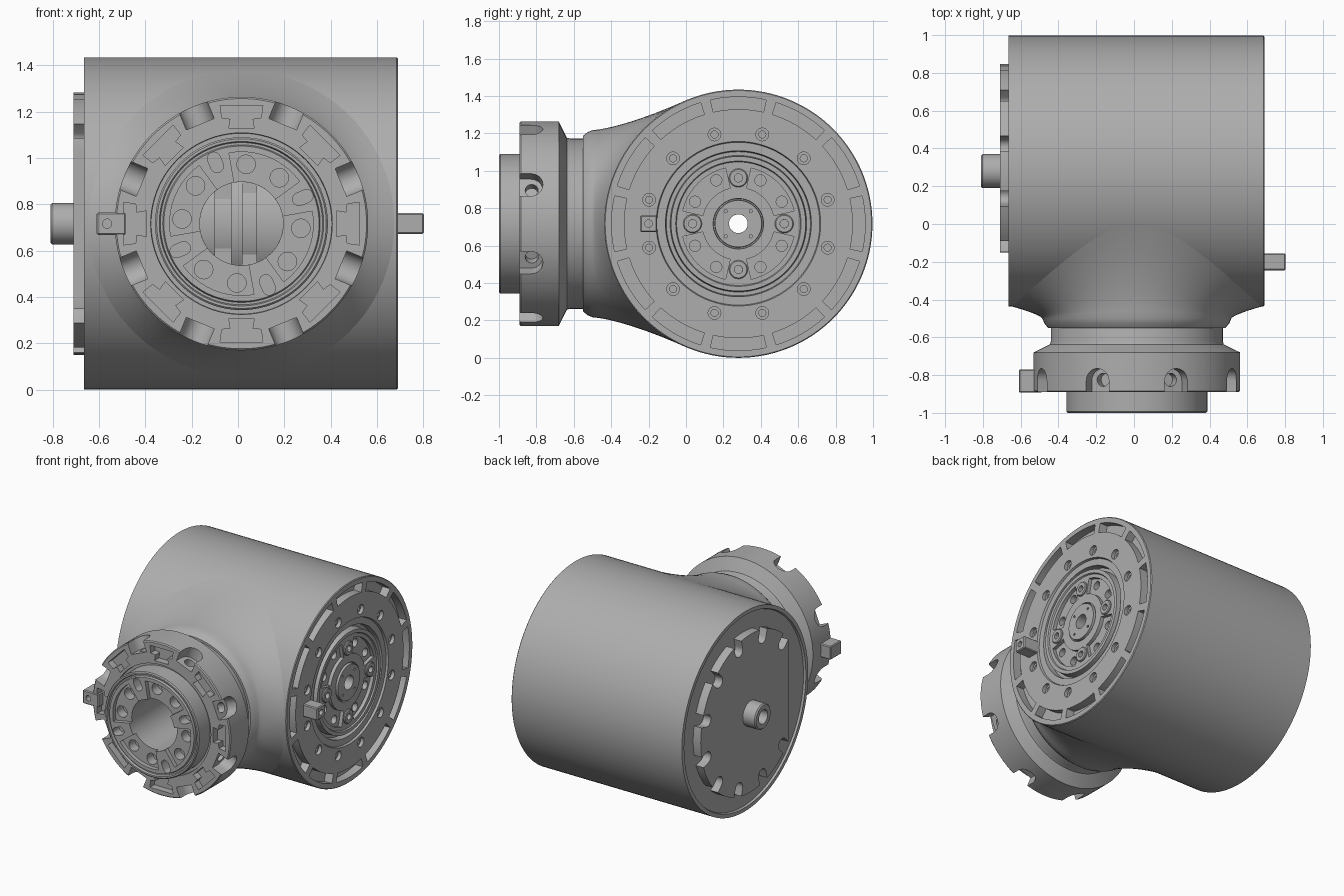
import bpy, bmesh
from math import sin, cos, radians, pi
from mathutils import Matrix, Vector

cube = bpy.data.objects.get("Cube")
if cube:
    bpy.data.objects.remove(cube, do_unlink=True)

grey = bpy.data.materials.new("machined grey")
grey.use_nodes = True
COLOUR = (0.42, 0.42, 0.42, 1)
grey.diffuse_color = COLOUR
grey.node_tree.nodes["Principled BSDF"].inputs["Base Color"].default_value = COLOUR

# Local z runs along the part's axis: SIDE points to +x, FRONT points to -y
SIDE = Matrix(((0, 0, 1, 0), (1, 0, 0, 0.28), (0, 1, 0, 0.717), (0, 0, 0, 1)))
FRONT = Matrix(((1, 0, 0, 0.015), (0, 0, -1, 0), (0, 1, 0, 0.717), (0, 0, 0, 1)))


def polar(r, deg):
    return (r * cos(radians(deg)), r * sin(radians(deg)))


def circle(r, centre=(0, 0), n=24):
    return [(centre[0] + r * cos(2 * pi * i / n), centre[1] + r * sin(2 * pi * i / n)) for i in range(n)]


def arc_sector(r0, r1, mid, half, n=10):
    steps = [mid - half + 2 * half * i / n for i in range(n + 1)]
    return [polar(r1, a) for a in steps] + [polar(r0, a) for a in reversed(steps)]


def turned(points, deg):
    c, s = cos(radians(deg)), sin(radians(deg))
    return [(x * c - y * s, x * s + y * c) for x, y in points]


def stadium(r0, r1, w, deg, n=8):
    # Rounded slot lying along a radius
    caps = [(r1 + w * cos(a), w * sin(a)) for a in (-pi / 2 + pi * i / n for i in range(n + 1))]
    caps += [(r0 + w * cos(a), w * sin(a)) for a in (pi / 2 + pi * i / n for i in range(n + 1))]
    return turned(caps, deg)


def prism(bm, points, z0, z1, matrix=Matrix()):
    low = [bm.verts.new(matrix @ Vector((x, y, z0))) for x, y in points]
    high = [bm.verts.new(matrix @ Vector((x, y, z1))) for x, y in points]
    bm.faces.new(low[::-1])
    bm.faces.new(high)
    for i in range(len(points)):
        j = (i + 1) % len(points)
        bm.faces.new((low[i], low[j], high[j], high[i]))


def skin(bm, rings, closed):
    rows = [[bm.verts.new(p) for p in ring] for ring in rings]
    n = len(rows[0])
    pairs = list(zip(rows, rows[1:])) + ([(rows[-1], rows[0])] if closed else [])
    for a, b in pairs:
        for i in range(n):
            j = (i + 1) % n
            bm.faces.new((a[i], a[j], b[j], b[i]))


def finish(name, bm, frame):
    bmesh.ops.recalc_face_normals(bm, faces=bm.faces)
    mesh = bpy.data.meshes.new(name)
    bm.to_mesh(mesh)
    bm.free()
    mesh.transform(frame)
    mesh.materials.append(grey)
    obj = bpy.data.objects.new(name, mesh)
    bpy.context.collection.objects.link(obj)
    return obj


def smooth(obj):
    bpy.ops.object.select_all(action="DESELECT")
    obj.select_set(True)
    bpy.context.view_layer.objects.active = obj
    bpy.ops.object.shade_smooth_by_angle(angle=radians(30))


def lathe(name, profile, frame, n=128):
    bm = bmesh.new()
    skin(bm, [[(*polar(r, 360 * i / n), z) for i in range(n)] for r, z in profile], True)
    return finish(name, bm, frame)


def cut(obj, bm, frame):
    cutter = finish("cutter", bm, frame)
    cutter.hide_render = True
    mod = obj.modifiers.new("cut", "BOOLEAN")
    mod.operation, mod.object, mod.solver = "DIFFERENCE", cutter, "EXACT"
    mod.use_self = True
    bpy.context.view_layer.objects.active = obj
    bpy.ops.object.modifier_apply(modifier=mod.name)
    bpy.data.objects.remove(cutter, do_unlink=True)


# Main housing with stepped output face and through bore
housing = lathe("housing", [
    (0.05, -0.65), (0.685, -0.65), (0.69, -0.665), (0.717, -0.665),
    (0.717, 0.685), (0.712, 0.69), (0.44, 0.69), (0.435, 0.675),
    (0.39, 0.675), (0.385, 0.63), (0.365, 0.63), (0.36, 0.685), (0.335, 0.685),
    (0.33, 0.675), (0.135, 0.675), (0.133, 0.66), (0.127, 0.66),
    (0.125, 0.685), (0.05, 0.685)], SIDE)
bm = bmesh.new()
for k in range(12):
    prism(bm, arc_sector(0.612, 0.678, 30 * k, 12.7), 0.63, 0.75)
    bolt = polar(0.494, 30 * k + 15)
    prism(bm, circle(0.034, bolt), 0.665, 0.75)
    prism(bm, circle(0.019, bolt, 16), 0.63, 0.74)
for k in range(4):
    prism(bm, arc_sector(0.195, 0.305, 90 * k + 45, 32), 0.65, 0.75)
    prism(bm, circle(0.022, polar(0.245, 90 * k), 16), 0.645, 0.75)
    prism(bm, circle(0.009, polar(0.095, 90 * k + 45), 8), 0.66, 0.75)
    for side in (-18, 18):
        prism(bm, circle(0.03, polar(0.26, 90 * k + 45 + side), 16), 0.61, 0.74)
cut(housing, bm, SIDE)
bm = bmesh.new()
prism(bm, circle(0.18, n=64), 0.0, 0.7)
cut(housing, bm, FRONT)
smooth(housing)

# Raised collars around the small output screws
bm = bmesh.new()
for k in range(4):
    for i in range(1):
        c = polar(0.245, 90 * k)
        skin(bm, [[(*p, z) for p in circle(r, c)] for r, z in
                  ((0.022, 0.66), (0.022, 0.688), (0.045, 0.688), (0.05, 0.682), (0.05, 0.66))], True)
smooth(finish("screw_collars", bm, SIDE))

# Stepped shaft seen through the front bore
smooth(lathe("inner_shaft", [
    (0.06, -0.25), (0.32, -0.25), (0.32, -0.1), (0.3, -0.1), (0.3, -0.03), (0.335, -0.03),
    (0.335, 0.02), (0.31, 0.02), (0.31, 0.08), (0.33, 0.08), (0.33, 0.25), (0.06, 0.25)], SIDE))

# Cast transition from the housing to the neck
bm = bmesh.new()
N = 96
rings = [[(*polar(r, 360 * i / N), z) for i in range(N)]
         for r, z in ((0.45, 0.55), (0.47, 0.55), (0.49, 0.525))]
for step in range(13):
    s = step / 12
    ring = []
    for i in range(N):
        x, z = polar(0.5 + 0.16 * s ** 1.4, 360 * i / N)
        end = (0.717 ** 2 - polar(0.66, 360 * i / N)[1] ** 2) ** 0.5 - 0.28
        ring.append((x, z, 0.5 + (end - 0.5) * s))
    rings.append(ring)
skin(bm, rings, False)
smooth(finish("neck_transition", bm, FRONT))

# Front flange, neck and hub
flange = lathe("front_flange", [
    (0.18, 0.2), (0.18, 1.0), (0.335, 1.0), (0.34, 0.985), (0.35, 0.985), (0.355, 1.0),
    (0.366, 1.0), (0.373, 0.993), (0.373, 0.87), (0.39, 0.87), (0.392, 0.89),
    (0.54, 0.89), (0.547, 0.883), (0.547, 0.68), (0.46, 0.637), (0.455, 0.62),
    (0.455, 0.2)], FRONT)
bm = bmesh.new()
T_HALF = [(0.41, 0.055), (0.452, 0.048), (0.457, 0.085), (0.51, 0.092)]
tee = [(x, -y) for x, y in T_HALF] + T_HALF[::-1]
arch = [(-0.065, 0.95), (-0.065, 0.83)] + [(-0.065 * cos(pi * i / 12), 0.83 - 0.065 * sin(pi * i / 12))
                                          for i in range(1, 12)] + [(0.065, 0.83), (0.065, 0.95)]
for k in range(8):
    prism(bm, turned(tee, 45 * k), 0.84, 0.95)
    a = radians(45 * k + 22.5)
    radial = Matrix(((-sin(a), 0, cos(a), 0), (cos(a), 0, sin(a), 0), (0, 1, 0, 0), (0, 0, 0, 1)))
    prism(bm, arch, 0.465, 0.65, radial)
    prism(bm, circle(0.035, (0, 0.825), 16), 0.41, 0.6, radial)
for k in range(4):
    mid = 68 + 90 * k
    prism(bm, arc_sector(0.17, 0.31, mid, 32), 0.97, 1.1)
    prism(bm, stadium(0.27, 0.305, 0.028, mid + 45), 0.93, 1.1)
    for side in (-17.5, 17.5):
        prism(bm, circle(0.04, polar(0.257, mid + side)), 0.9, 1.09)
cut(flange, bm, FRONT)
smooth(flange)

# Rear cover, flat on its front edge, with open screw notches
bm = bmesh.new()
prism(bm, [(max(x, -0.43), y) for x, y in circle(0.567, n=96)], -0.71, -0.64)
cover = finish("cover_plate", bm, SIDE)
bm = bmesh.new()
prism(bm, circle(0.05, n=32), -0.8, -0.6)
for k in range(12):
    if k not in (5, 6):
        prism(bm, stadium(0.51, 0.62, 0.042, 30 * k + 15), -0.8, -0.6)
cut(cover, bm, SIDE)
smooth(cover)

# Hollow cable post
smooth(lathe("cable_post", [(0.05, -0.66), (0.05, -0.81), (0.082, -0.81), (0.09, -0.802),
                            (0.09, -0.66)], SIDE, 48))


# Locating keys with a drilled hole
def key(name, outline, z0, z1, hole, frame):
    bm = bmesh.new()
    prism(bm, outline, z0, z1)
    bmesh.ops.bevel(bm, geom=bm.edges[:], offset=0.006, segments=1, affect="EDGES")
    obj = finish(name, bm, frame)
    bm = bmesh.new()
    prism(bm, circle(0.02, hole, 16), z1 - 0.06, z1 + 0.1)
    cut(obj, bm, frame)
    smooth(obj)


def rect(x0, x1, y0, y1):
    return [(x0, y0), (x1, y0), (x1, y1), (x0, y1)]


key("side_key", rect(-0.525, -0.435, -0.045, 0.045), 0.64, 0.802, (-0.48, 0), SIDE)
key("flange_key", rect(-0.625, -0.5, -0.048, 0.048), 0.77, 0.892, (-0.58, 0), FRONT)
